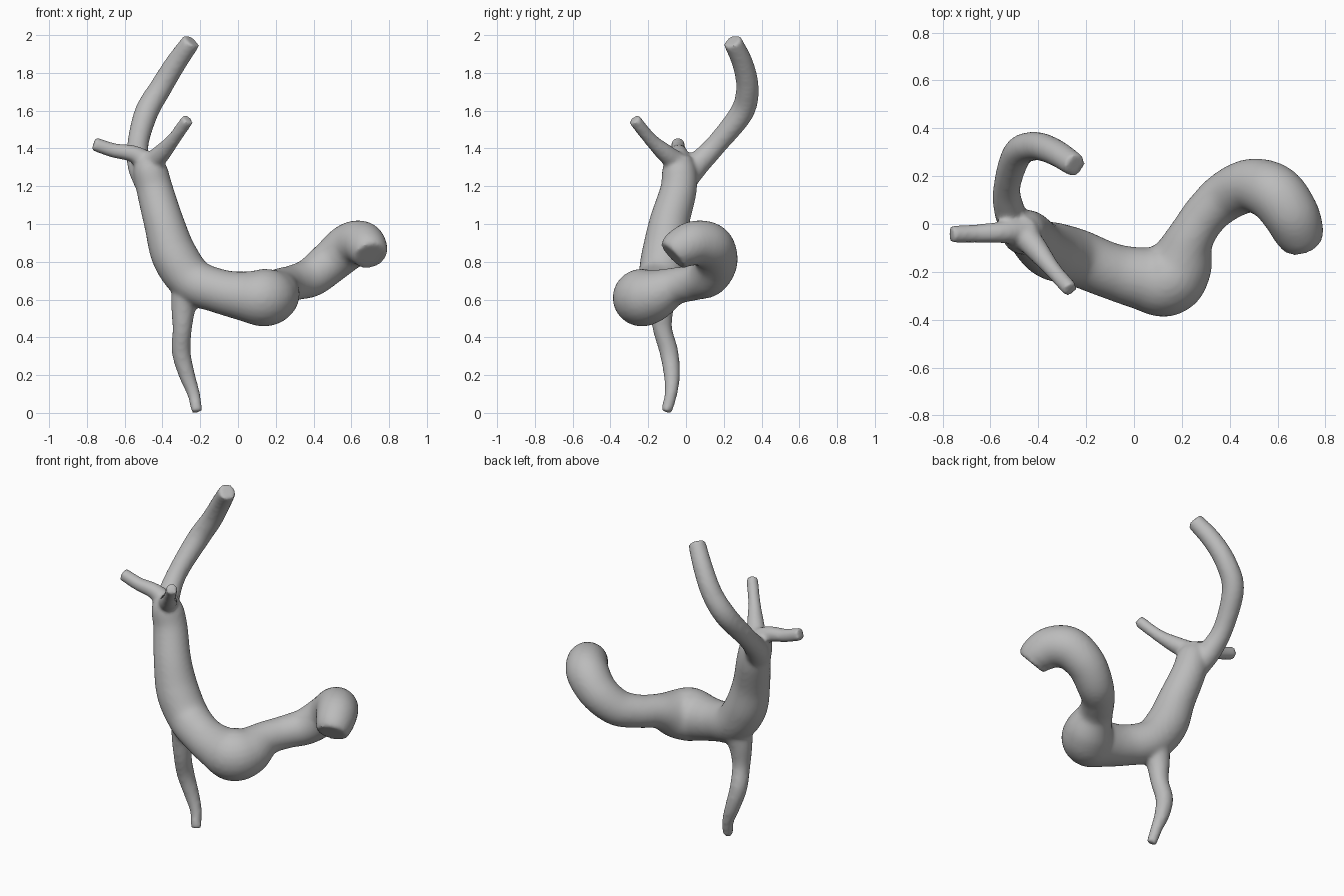
import bpy, bmesh, math
from mathutils import Vector

cube = bpy.data.objects.get("Cube")
if cube:
    bpy.data.objects.remove(cube, do_unlink=True)

SIDES = 24
STEPS = 8

material = bpy.data.materials.new("vessel grey")
material.use_nodes = True
colour = (0.5, 0.5, 0.5, 1)
material.diffuse_color = colour
material.node_tree.nodes["Principled BSDF"].inputs["Base Color"].default_value = colour


def spline(points):
    """Catmull-Rom resampling of (x, y, z, radius) points."""
    pts = [Vector(p) for p in points]
    pts = [2 * pts[0] - pts[1]] + pts + [2 * pts[-1] - pts[-2]]
    samples = []
    for a, b, c, d in zip(pts, pts[1:], pts[2:], pts[3:]):
        for step in range(STEPS):
            t = step / STEPS
            samples.append(b + (c - a) * t / 2
                           + (a - b * 2.5 + c * 2 - d / 2) * t * t
                           + (b * 3 - a - c * 3 + d) * t ** 3 / 2)
    return samples + [pts[-2]]


def add_tube(bm, points):
    """Sweep a closed round tube along the path, with flat ends."""
    samples = spline(points)
    centres = [s.to_3d() for s in samples]
    last = len(centres) - 1
    rings, side = [], None
    for i, centre in enumerate(centres):
        tangent = (centres[min(i + 1, last)] - centres[max(i - 1, 0)]).normalized()
        side = tangent.orthogonal() if side is None else side - tangent * side.dot(tangent)
        side.normalize()
        up = tangent.cross(side)
        ring = []
        for k in range(SIDES):
            angle = math.tau * k / SIDES
            offset = side * math.cos(angle) + up * math.sin(angle)
            ring.append(bm.verts.new(centre + offset * samples[i].w))
        rings.append(ring)
    for lower, upper in zip(rings, rings[1:]):
        for k in range(SIDES):
            n = (k + 1) % SIDES
            bm.faces.new((lower[k], lower[n], upper[n], upper[k]))
    bm.faces.new(rings[0][::-1])
    bm.faces.new(rings[-1])


# Thick trunk: down from the fork, through the bulge, to the hooked end
trunk = [
    (-.47, -.03, 1.36, .06), (-.465, -.035, 1.29, .09), (-.44, -.04, 1.18, .097),
    (-.39, -.09, 1, .107), (-.335, -.115, .83, .122), (-.24, -.14, .7, .12),
    (-.1, -.195, .645, .117), (.02, -.225, .62, .13), (.13, -.235, .61, .153),
    (.19, -.17, .625, .14), (.235, -.06, .67, .1), (.3, .04, .69, .095),
    (.39, .12, .72, .105), (.49, .16, .8, .113), (.585, .13, .88, .122),
    (.65, .05, .9, .118), (.685, -.025, .87, .108), (.7, -.07, .83, .09),
]
# Thin stem reaching the ground
stem = [
    (-.25, -.13, .7, .1), (-.285, -.13, .58, .07), (-.295, -.125, .45, .052),
    (-.3, -.09, .32, .05), (-.27, -.075, .2, .043), (-.235, -.08, .1, .034),
    (-.217, -.105, .005, .03),
]
# Long arching branch
arch = [
    (-.48, -.02, 1.22, .07), (-.52, .055, 1.31, .065), (-.53, .16, 1.42, .057),
    (-.485, .295, 1.59, .063), (-.41, .325, 1.72, .06), (-.33, .3, 1.85, .056),
    (-.245, .245, 1.97, .05),
]
# Two short twigs
side_twig = [
    (-.45, -.03, 1.31, .06), (-.55, -.035, 1.37, .046), (-.66, -.04, 1.39, .039),
    (-.765, -.043, 1.425, .037),
]
front_twig = [
    (-.47, -.03, 1.31, .06), (-.4, -.115, 1.38, .048), (-.34, -.19, 1.45, .036),
    (-.265, -.275, 1.555, .034),
]

bm = bmesh.new()
for path in (trunk, stem, arch, side_twig, front_twig):
    add_tube(bm, path)
mesh = bpy.data.meshes.new("branching_vessel")
bm.to_mesh(mesh)
bm.free()
mesh.materials.append(material)
vessel = bpy.data.objects.new("branching_vessel", mesh)
bpy.context.collection.objects.link(vessel)

# Fuse the tubes into one skin and blend the junctions
remesh = vessel.modifiers.new("fuse", 'REMESH')
remesh.mode = 'VOXEL'
remesh.voxel_size = 0.012
remesh.use_smooth_shade = True
soften = vessel.modifiers.new("soften", 'SMOOTH')
soften.factor = 0.5
soften.iterations = 8
